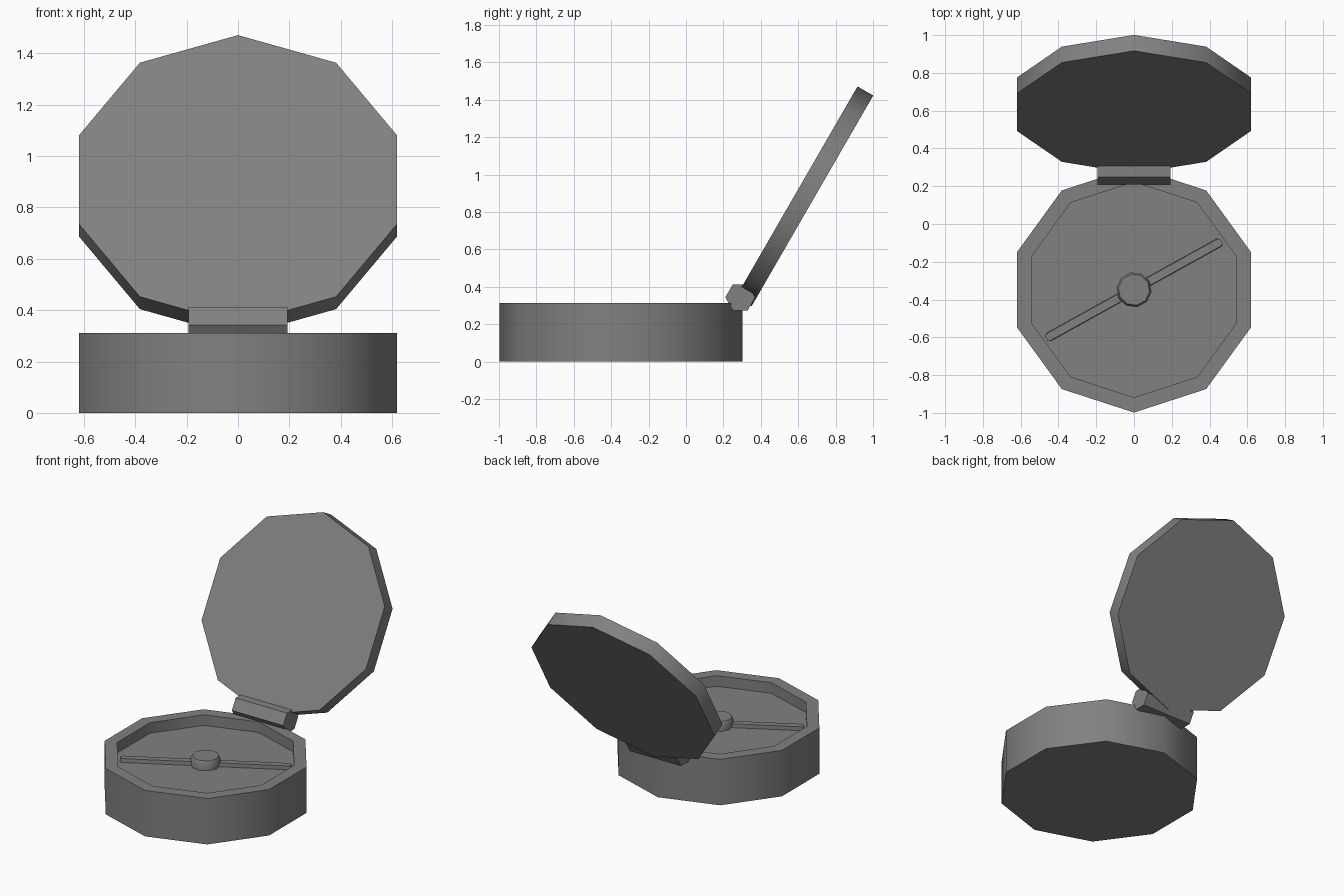
import bpy
import bmesh
from math import radians, pi, cos, sin, atan2
from mathutils import Matrix

cube = bpy.data.objects.get("Cube")
if cube:
    bpy.data.objects.remove(cube, do_unlink=True)

grey = bpy.data.materials.new("matte grey")
grey.use_nodes = True
GREY = (0.22, 0.22, 0.22, 1)
grey.diffuse_color = GREY
grey.node_tree.nodes["Principled BSDF"].inputs["Base Color"].default_value = GREY


def lathe(name, profile, sides, matrix, start=pi / 2):
    """Closed solid from (radius, height) rings listed bottom to top."""
    bm = bmesh.new()
    rings = []
    for r, z in profile:
        angles = [start + 2 * pi * i / sides for i in range(sides)]
        rings.append([bm.verts.new((r * cos(a), r * sin(a), z)) for a in angles])
    for low, high in zip(rings, rings[1:]):
        for i in range(sides):
            j = (i + 1) % sides
            bm.faces.new((low[i], low[j], high[j], high[i]))
    bm.faces.new(rings[0][::-1])
    bm.faces.new(rings[-1])
    return finish(name, bm, matrix)


def finish(name, bm, matrix):
    bmesh.ops.recalc_face_normals(bm, faces=bm.faces)
    mesh = bpy.data.meshes.new(name)
    bm.to_mesh(mesh)
    bm.free()
    mesh.materials.append(grey)
    ob = bpy.data.objects.new(name, mesh)
    ob.matrix_world = matrix
    bpy.context.collection.objects.link(ob)
    bpy.ops.object.select_all(action='DESELECT')
    ob.select_set(True)
    bpy.context.view_layer.objects.active = ob
    bpy.ops.object.shade_smooth_by_angle(angle=radians(40))
    return ob


R = 0.65
FLOOR = 0.24
centre = Matrix.Translation((0, -0.348, 0))

# Case: ten-sided box with a shallow well
lathe("case", [(R, 0), (R, 0.312), (0.57, 0.312), (0.57, FLOOR)], 10, centre)

# Pivot in the middle of the dial
lathe("needle_pivot", [(0.093, FLOOR - 0.01), (0.093, 0.285), (0.083, 0.302)], 10,
      centre, start=radians(29))

# Needle: long bar with clipped corners and a slight bevel
bm = bmesh.new()
outline = [(0.53, 0.014), (0.515, 0.025), (-0.515, 0.025), (-0.53, 0.014),
           (-0.53, -0.014), (-0.515, -0.025), (0.515, -0.025), (0.53, -0.014)]
low, high = ([bm.verts.new((x, y * k, z)) for x, y in outline]
             for z, k in ((FLOOR - 0.01, 1), (0.265, 0.85)))
bm.faces.new(low[::-1])
bm.faces.new(high)
for i in range(len(outline)):
    j = (i + 1) % len(outline)
    bm.faces.new((low[i], low[j], high[j], high[i]))
finish("needle", bm, centre @ Matrix.Rotation(atan2(0.51, 0.92), 4, 'Z'))

# Hinge: hexagonal bar lying along x
lathe("hinge", [(0.08, -0.193), (0.08, 0.193)], 6,
      Matrix.Translation((0, 0.29, 0.343)) @ Matrix.Rotation(radians(90), 4, 'Y'))

# Lid: ten-sided slab swung open, its inner face upward
lathe("lid", [(R, -0.097), (R, 0)], 10,
      Matrix.Translation((0, 0.592, 0.908)) @ Matrix.Rotation(radians(60), 4, 'X'))
